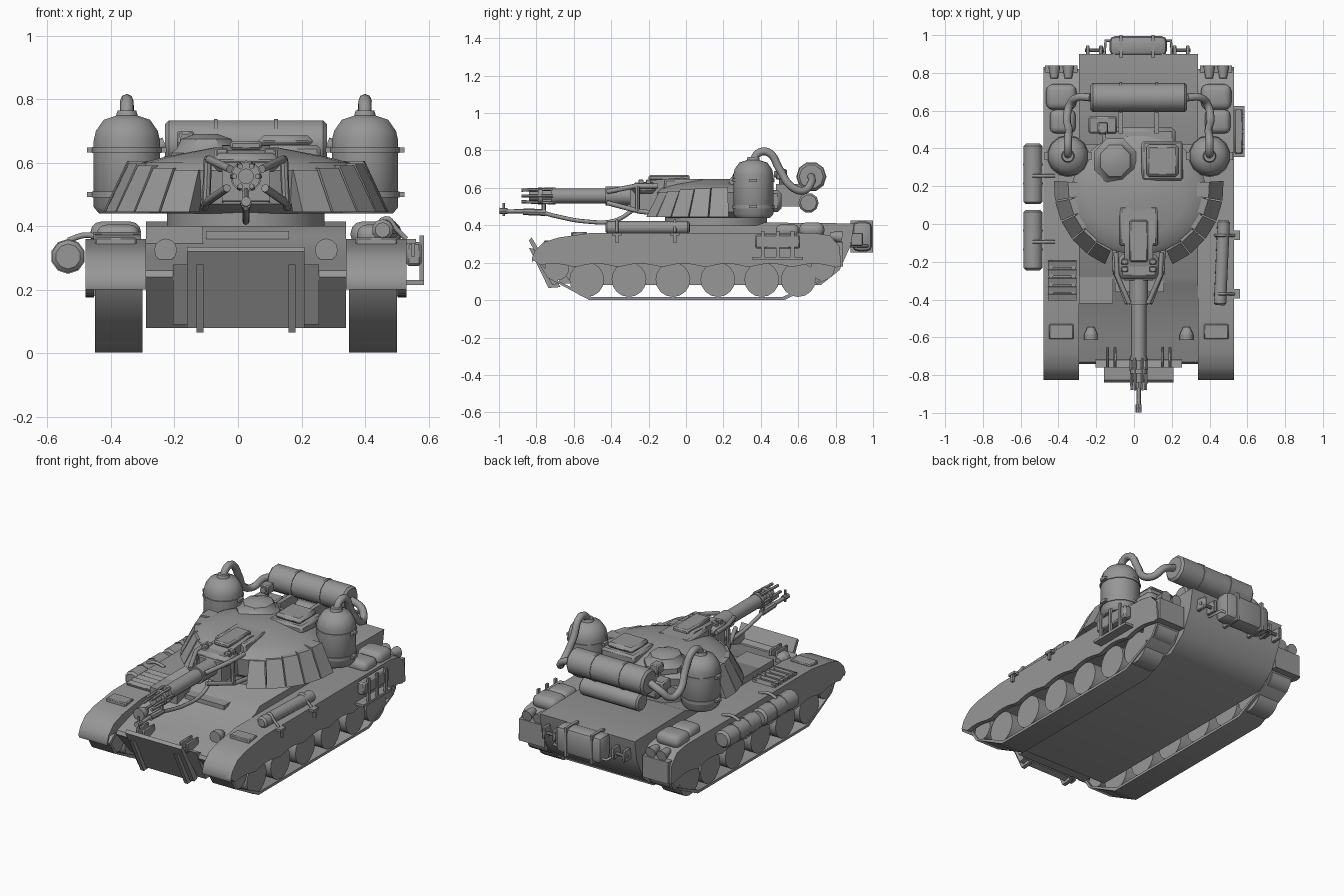
import bpy, bmesh, math
from mathutils import Vector, Matrix

if "Cube" in bpy.data.objects:
    bpy.data.objects.remove(bpy.data.objects["Cube"])

CX = 0.025                      # centre line of the vehicle
SIDES = (("left", -1), ("right", 1))
GREY = bpy.data.materials.new("dark_grey")
GREY.diffuse_color = (.31, .31, .31, 1)
GREY.use_nodes = True
GREY.node_tree.nodes["Principled BSDF"].inputs["Base Color"].default_value = GREY.diffuse_color

def link(name, data):
    data.materials.append(GREY)
    ob = bpy.data.objects.new(name, data)
    bpy.context.collection.objects.link(ob)

def finish(name, bm):
    bmesh.ops.recalc_face_normals(bm, faces=bm.faces)
    me = bpy.data.meshes.new(name)
    bm.to_mesh(me)
    bm.free()
    me.shade_smooth()
    me.set_sharp_from_angle(angle=math.radians(40))
    link(name, me)

def box(name, x, y, z, bevel=0, rx=0, taper=1, segs=1):
    """Box from (min, max) ranges; taper narrows the top."""
    bm = bmesh.new()
    bmesh.ops.create_cube(bm, size=1)
    for v in bm.verts:
        k = taper if v.co.z > 0 else 1
        v.co = Vector((v.co.x * (x[1]-x[0]) * k, v.co.y * (y[1]-y[0]) * k, v.co.z * (z[1]-z[0])))
    if bevel:
        bmesh.ops.bevel(bm, geom=bm.edges[:], offset=bevel, segments=segs, affect='EDGES', profile=.5)
    mid = Vector((sum(x) / 2, sum(y) / 2, sum(z) / 2))
    bm.transform(Matrix.Translation(mid) @ Matrix.Rotation(rx, 4, 'X'))
    finish(name, bm)

def prism(name, pts, x0, x1):
    """Side profile (y, z) extruded across x."""
    bm = bmesh.new()
    f = bm.faces.new([bm.verts.new((x0, y, z)) for y, z in pts])
    ext = bmesh.ops.extrude_face_region(bm, geom=[f])
    bmesh.ops.translate(bm, vec=(x1 - x0, 0, 0), verts=[v for v in ext['geom'] if isinstance(v, bmesh.types.BMVert)])
    finish(name, bm)

def cyl(name, p0, p1, r, segs=12, r2=None, bevel=0):
    p0, p1 = Vector(p0), Vector(p1)
    bm = bmesh.new()
    bmesh.ops.create_cone(bm, cap_ends=True, segments=segs, radius1=r, radius2=r if r2 is None else r2,
                          depth=(p1 - p0).length)
    if bevel:
        rims = [e for e in bm.edges if e.verts[0].co.z * e.verts[1].co.z > 0]
        bmesh.ops.bevel(bm, geom=rims, offset=bevel, segments=1, affect='EDGES')
    bm.transform(Matrix.Translation((p0 + p1) / 2) @ Vector((0, 0, 1)).rotation_difference(p1 - p0).to_matrix().to_4x4())
    finish(name, bm)

def lathe(name, x, y, prof, segs=12, sy=1):
    """Profile of (radius, z) spun about a vertical axis."""
    bm = bmesh.new()
    turns = [2 * math.pi * (i + .5) / segs for i in range(segs)]
    rings = [[bm.verts.new((x + r * math.cos(t), y + sy * r * math.sin(t), z)) for t in turns] for r, z in prof]
    for a, b in zip(rings, rings[1:]):
        for i in range(segs):
            bm.faces.new((a[i], a[(i + 1) % segs], b[(i + 1) % segs], b[i]))
    bm.faces.new(rings[0])
    bm.faces.new(rings[-1])
    finish(name, bm)

def tube(name, pts, r, handles='AUTO'):
    cu = bpy.data.curves.new(name, 'CURVE')
    cu.dimensions, cu.bevel_depth, cu.bevel_resolution, cu.resolution_u, cu.use_fill_caps = '3D', r, 2, 5, True
    sp = cu.splines.new('BEZIER')
    sp.bezier_points.add(len(pts) - 1)
    for bp, p in zip(sp.bezier_points, pts):
        bp.co, bp.handle_left_type, bp.handle_right_type = p, handles, handles
    link(name, cu)

# Hull, front deck boxes and rear bin
prism("hull", [(-.6, .08), (.72, .08), (.82, .16), (.88, .29), (.9, .41), (.42, .415), (.38, .4), (-.28, .4),
               (-.32, .37), (-.6, .3), (-.73, .26), (-.74, .24)], CX - .315, CX + .315)
box("driver_box", (-.29, -.11), (-.42, -.26), (.34, .4))
box("glacis_strip", (-.1, .16), (-.36, -.28), (.35, .385))
box("rear_bin", (-.13, .175), (.89, .995), (.26, .42), .03, segs=2)
for x in (-.07, .1):
    box("bin_strap", (x - .008, x + .008), (.88, 1.0), (.255, .426))
tube("rear_bin_rail", [(-.16, .87, .29), (-.15, .97, .29), (.195, .97, .29), (.205, .87, .29)], .008, 'VECTOR')
for x in (-.21, .25):
    for d in (-.035, .035):
        box("rear_tow_lug", (x + d - .01, x + d + .01), (.88, .945), (.29, .36), .004)
    cyl("tow_pin", (x - .05, .92, .32), (x + .05, .92, .32), .01, 8)

# Front plate with hinges and ribs, headlights
prism("front_plate", [(-.84, .32), (-.825, .335), (-.68, .09), (-.715, .08)], CX - .185, CX + .185)
prism("plate_backing", [(-.76, .28), (-.72, .27), (-.6, .09), (-.67, .09)], CX - .23, CX + .23)
for n, s in SIDES:
    x = CX + s * .145
    prism(n + "_plate_rib", [(-.84, .28), (-.80, .27), (-.67, .07), (-.735, .065)], x - .011, x + .011)
    for d in (-.02, .02):
        box(n + "_plate_hinge", (x + d - .008, x + d + .008), (-.76, -.65), (.26, .32), .005)
    x = CX + s * .253
    cyl(n + "_headlight", (x, -.615, .325), (x, -.585, .325), .036, 12)
    cyl(n + "_headlight_back", (x, -.585, .325), (x, -.545, .325), .036, 12, .018)

# Running gear: fenders with scalloped skirts, track loops, wheels
scallop = [(.8 - 1.58 * i / 48, .175 + .02 * abs(math.sin(6.8 * math.pi * i / 48))) for i in range(49)]
top = [(-.825, .22), (-.81, .26), (-.76, .31), (-.68, .335), (-.5, .36), (.68, .36), (.77, .345), (.82, .29), (.83, .18)]
loop = [(-.79, .2), (-.74, .12), (-.52, .002), (.53, .002), (.76, .115), (.81, .2), (.74, .25), (-.72, .25)]
inner = [(y * .975, .13 + (z - .13) * .88) for y, z in loop]
for n, s in SIDES:
    prism(n + "_fender", top[:-1] + [(.82, .25), (-.8, .25), (-.82, .2)], CX + s * .315, CX + s * .505)
    prism(n + "_skirt", top + scallop, CX + s * .478, CX + s * .505)
    bm = bmesh.new()                     # track band
    V = [[[bm.verts.new((CX + s * x, y, z)) for y, z in p] for x in (.325, .475)] for p in (loop, inner)]
    for i in range(len(loop)):
        j = (i + 1) % len(loop)
        for p, q in ((V[0][0], V[0][1]), (V[0][1], V[1][1]), (V[1][1], V[1][0]), (V[1][0], V[0][0])):
            bm.faces.new((p[i], p[j], q[j], q[i]))
    finish(n + "_track", bm)
    for y in (-.53, -.305, -.07, .17, .405, .6):
        cyl(n + "_wheel", (CX + s * .34, y, .11), (CX + s * .47, y, .11), .093, 16)
    for y in (-.69, .73):
        cyl(n + "_end_wheel", (CX + s * .34, y, .17), (CX + s * .47, y, .17), .065, 16)
    # fender details: front box, stowed bags, tail lights
    x = CX + s * .41
    box(n + "_fender_box", (x - .065, x + .065), (-.61, -.53), (.33, .365), .005)
    box(n + "_rear_bag", (x - .08, x + .08), (.605, .74), (.335, .415), .035, segs=3)
    box(n + "_small_bag", (x - .06, x + .075), (.48, .605), (.335, .405), .03, segs=3)
    for d in (-.037, .037):
        cyl(n + "_tail_light", (x + d, .77, .345), (x + d, .835, .335), .02, 10, .033)
    box(n + "_rear_flap", (x - .085, x + .085), (.8, .84), (.18, .31))

# Left fuel drums with straps, vent slats
for y0, y1 in ((-.245, .075), (.105, .425)):
    cyl("fuel_drum", (-.535, y0, .305), (-.535, y1, .305), .052, 10, bevel=.012)
    for y in (y0 + .11, y0 + .21):
        cyl("drum_strap", (-.535, y - .006, .305), (-.535, y + .006, .305), .055, 10)
    tube("drum_bracket", [(-.535, y0 + .15, .355), (-.48, y0 + .15, .372), (-.42, y0 + .15, .36)], .009)
for y in (-.21, -.255, -.30, -.345, -.385):
    box("vent_slat", (-.455, -.305), (y - .016, y + .016), (.35, .378), rx=.3)
for x in (-.44, -.32):
    box("vent_rail", (x - .01, x + .01), (-.4, -.19), (.35, .375))

# Right rolled tarp, hooks, side rack
cyl("rolled_tarp", (.455, -.43, .388), (.475, .02, .388), .034, 10, bevel=.01)
for y in (-.37, -.06):
    tube("tarp_strap", [(.43, y, .37), (.465, y, .424), (.5, y, .39), (.53, y, .36)], .008)
    box("side_hook", (.53, .56), (y - .025, y + .025), (.345, .36))
    box("side_hook_bar", (.545, .558), (y - .008, y + .008), (.305, .36))
box("side_rack", (.53, .578), (.37, .61), (.275, .35), .008)
box("rack_tray", (.53, .585), (.355, .625), (.215, .23))
for y in (.41, .49, .57):
    box("rack_post", (.572, .585), (y - .01, y + .01), (.215, .37))

# Turret: ring, dome, wedge armour, cupola, hatch, sight
lathe("turret_ring", CX, .16, [(.25, .39), (.25, .455)], 24, 1.1)
lathe("turret_dome", CX, .16, [(.3, .44), (.345, .47), (.36, .575), (.33, .6), (.25, .62), (.1, .648)], 24, .9)
for n, s in SIDES:
    bm = bmesh.new()
    for k in range(5):
        c = []
        for z, r0, r1 in ((.445, .37, .45), (.605 - .007 * k, .31, .375)):
            for r, e in ((r0, .03), (r1, .03), (r1, .97), (r0, .97)):
                t = math.radians(-4 + 14.2 * (k + e))
                c.append(bm.verts.new((CX + s * r * math.cos(t), .2 - r * math.sin(t), z)))
        for f in ((0, 1, 2, 3), (4, 5, 6, 7), (0, 1, 5, 4), (1, 2, 6, 5), (2, 3, 7, 6), (3, 0, 4, 7)):
            bm.faces.new([c[i] for i in f])
    finish(n + "_wedge_armour", bm)
lathe("cupola", -.1, .335, [(.12, .6), (.12, .63), (.1, .645), (.085, .675), (.04, .69)], 8, 1.05)
box("hatch_base", (.04, .26), (.23, .44), (.6, .655), .012)
box("hatch_lid", (.065, .235), (.25, .42), (.65, .685), .015)
cyl("sight_post", (-.165, .51, .6), (-.165, .51, .65), .012, 8)
box("sight", (-.192, -.138), (.48, .54), (.645, .7), .006)
cyl("sight_lens", (-.165, .47, .673), (-.165, .49, .673), .018, 10)
box("bustle", (-.17, .22), (.38, .51), (.47, .59), .02)
box("bustle_case", (-.24, -.09), (.48, .57), (.56, .62), .008)

# Mantlet, roof blocks, side frames
prism("mantlet", [(-.3, .48), (.05, .47), (.1, .63), (-.02, .655), (-.2, .64), (-.3, .6)], CX - .075, CX + .075)
box("mantlet_rear", (CX - .105, CX + .105), (-.12, .1), (.56, .648), .01, taper=.95)
box("mantlet_front", (CX - .105, CX + .105), (-.29, -.16), (.57, .63), .02)
box("mantlet_top", (CX - .05, CX + .05), (-.2, .02), (.64, .668), .008)
for n, s in SIDES:
    x = CX + s * .075
    for y in (-.24, -.2):
        box(n + "_mantlet_block", (x - .018, x + .018), (y - .014, y + .014), (.61, .645), .004)
    tube(n + "_mantlet_frame", [(CX + s * .05, -.42, .58), (CX + s * .115, -.27, .61), (CX + s * .12, -.15, .61)], .013, 'VECTOR')
    tube(n + "_lower_frame", [(CX + s * .06, -.42, .52), (CX + s * .125, -.25, .475), (CX + s * .13, -.12, .46)], .013, 'VECTOR')
    cyl(n + "_frame_post", (CX + s * .12, -.26, .61), (CX + s * .125, -.26, .475), .013, 8)

# Flame gun: barrel, muzzle cage, pilot pipe
GZ = .557
cyl("barrel_sleeve", (CX, -.43, GZ), (CX, -.27, GZ), .05, 12)
cyl("barrel", (CX, -.71, GZ), (CX, -.3, GZ), .04, 12)
cyl("nozzle_core", (CX, -.84, GZ), (CX, -.7, GZ), .025, 10)
for y, r in ((-.78, .046), (-.71, .045)):
    cyl("cage_ring", (CX, y - .012, GZ), (CX, y + .012, GZ), r, 12)
for i in range(6):
    dx, dz = math.cos(math.pi * i / 3), math.sin(math.pi * i / 3)
    cyl("cage_rod", (CX + .042 * dx, -.71, GZ + .042 * dz), (CX + .036 * dx, -.88, GZ + .036 * dz), .009, 6)
tube("pilot_pipe", [(CX, -.97, .475), (CX, -.78, .47), (CX, -.7, .45), (CX, -.53, .42), (CX, -.38, .425), (CX, -.27, .49)], .011)
cyl("pilot_sleeve", (CX, -.87, .473), (CX, -.75, .468), .018, 8)
cyl("pilot_tip", (CX, -.998, .478), (CX, -.955, .476), .016, 8)
cyl("pilot_igniter", (CX, -.975, .45), (CX, -.975, .52), .007, 6)
cyl("pilot_strut", (CX, -.76, .46), (CX, -.76, .53), .012, 6)

# Pressure tanks with bands and hoses
for n, s in SIDES:
    x, y = CX + s * .375, .36
    lathe(n + "_pressure_tank", x, y, [(.09, .44), (.107, .46), (.107, .67), (.1, .7), (.075, .735), (.035, .748), (.03, .765)], 14)
    for z in (.5, .64):
        lathe(n + "_tank_band", x, y, [(.112, z - .009), (.112, z + .009)], 14)
        box(n + "_band_tab", (x - .125, x + .125), (y - .02, y + .02), (z - .008, z + .008))
    box(n + "_tank_mount", (min(x, x - s * .2), max(x, x - s * .2)), (.3, .42), (.47, .53))
    tube(n + "_hose", [(x, .36, .74), (x, .385, .785), (x, .44, .79), (x - s * .005, .5, .7), (x + s * .005, .56, .61),
                       (x - s * .01, .63, .585), (x - s * .05, .67, .63), (x - s * .12, .67, .66)], .021)

# Rear cylinders on the bustle
cyl("upper_cylinder", (-.23, .67, .66), (.28, .67, .66), .077, 10, bevel=.012)
cyl("lower_cylinder", (-.17, .655, .52), (.22, .655, .52), .054, 10, bevel=.01)
for x in (-.07, .12):
    cyl("cylinder_band", (x - .006, .67, .66), (x + .006, .67, .66), .081, 10)
    box("cylinder_bracket", (x - .012, x + .012), (.48, .65), (.5, .62))
